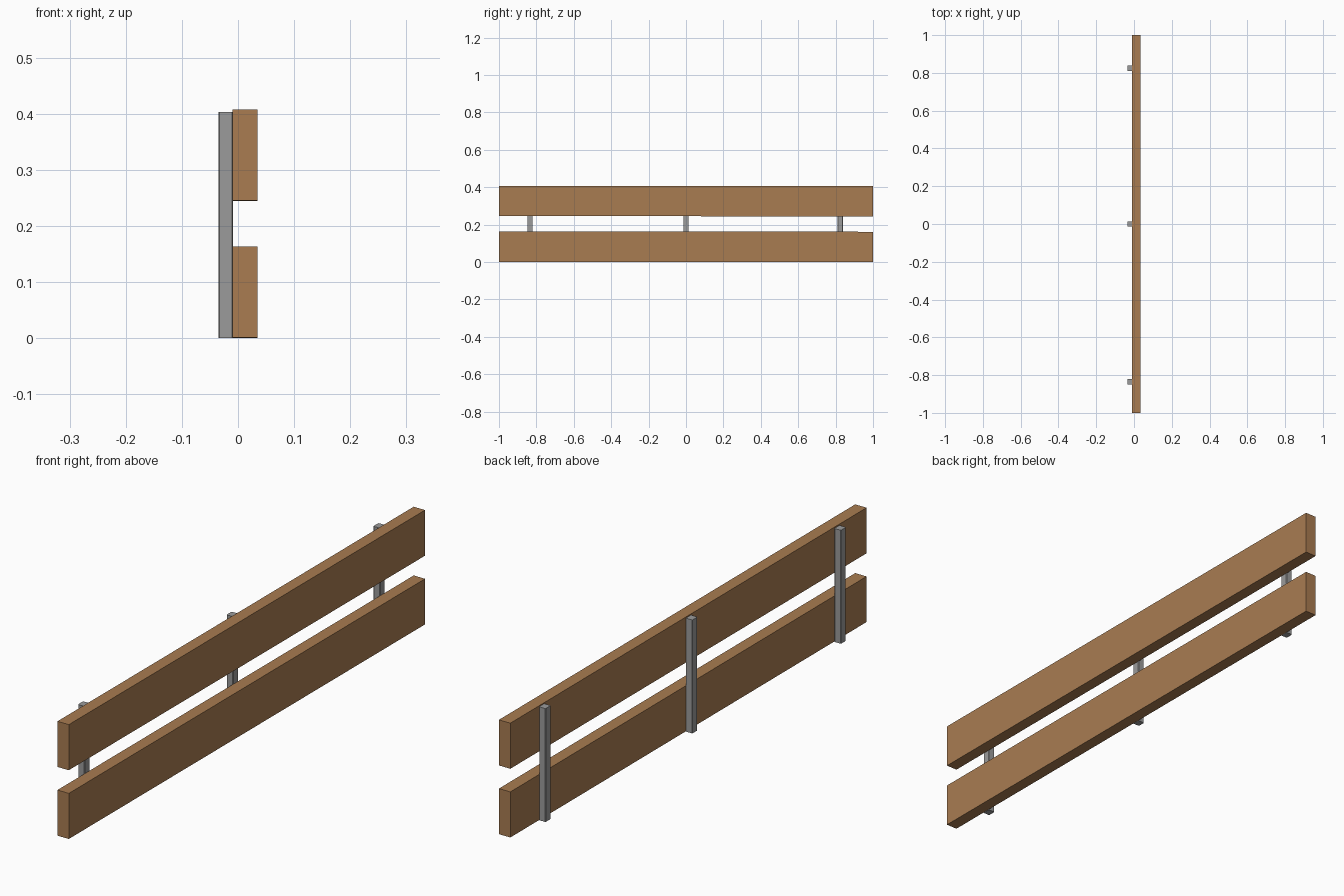
import bpy, bmesh
from mathutils import Matrix, Vector

if "Cube" in bpy.data.objects:
    bpy.data.objects.remove(bpy.data.objects["Cube"])


def material(name, color):
    m = bpy.data.materials.new(name)
    m.diffuse_color = color
    m.use_nodes = True
    m.node_tree.nodes["Principled BSDF"].inputs["Base Color"].default_value = m.diffuse_color
    return m


def box(name, size, center, mat, tilt=0.0, bevel=0.0):
    bm = bmesh.new()
    bmesh.ops.create_cube(bm, size=1)
    bmesh.ops.scale(bm, vec=Vector(size), verts=bm.verts)
    if bevel:
        # chamfer only the upright edges
        edges = [e for e in bm.edges
                 if abs(e.verts[0].co.z - e.verts[1].co.z) > size[2] / 2]
        bmesh.ops.bevel(bm, geom=edges, offset=bevel, segments=1,
                        affect='EDGES', profile=0.5)
    bmesh.ops.rotate(bm, verts=bm.verts, matrix=Matrix.Rotation(tilt, 3, 'X'))
    mesh = bpy.data.meshes.new(name)
    bm.to_mesh(mesh)
    bm.free()
    ob = bpy.data.objects.new(name, mesh)
    ob.location = center
    mesh.materials.append(mat)
    bpy.context.collection.objects.link(ob)
    return ob


wood = material("wood", (0.397, 0.202, 0.083, 1))
steel = material("steel", (0.33, 0.33, 0.33, 1))

# two long planks, dipping very slightly toward the back
for name, z in (("lower_plank", 0.0818), ("upper_plank", 0.326)):
    box(name, (0.0445, 2.0, 0.162), (0.01275, 0, z), wood, tilt=-0.0008)

# three upright posts behind the planks
for name, y in (("front_post", -0.834), ("middle_post", 0.0), ("back_post", 0.824)):
    box(name, (0.026, 0.029, 0.403), (-0.022, y, 0.2015), steel, bevel=0.002)
